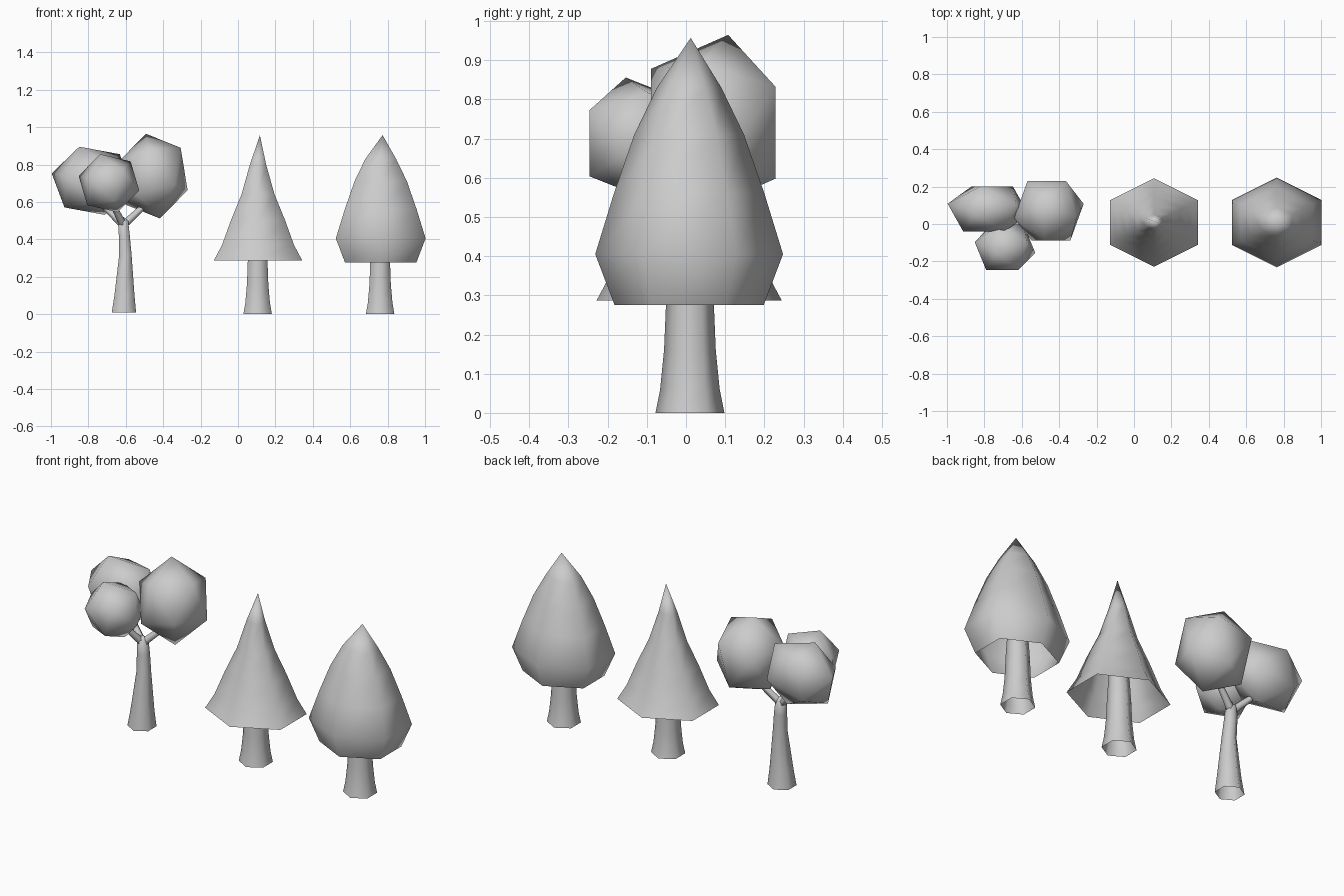
import bpy, bmesh
from math import sin, cos, radians, pi
from mathutils import Vector

if "Cube" in bpy.data.objects:
    bpy.data.objects.remove(bpy.data.objects["Cube"])


def finish(name, bm, smooth=True):
    bmesh.ops.recalc_face_normals(bm, faces=bm.faces)
    mesh = bpy.data.meshes.new(name)
    bm.to_mesh(mesh)
    bm.free()
    for p in mesh.polygons:
        p.use_smooth = smooth
    obj = bpy.data.objects.new(name, mesh)
    bpy.context.collection.objects.link(obj)
    return obj


def loft(name, rings, aspect=1.0, apex=None, sides=6):
    """Open hexagonal shell through rings (x, y, z, radius), optionally ending in a tip."""
    bm = bmesh.new()
    rows = []
    for x, y, z, r in rings:
        rows.append([bm.verts.new((x + r * cos(pi / 2 + 2 * pi * i / sides),
                                   y + r * aspect * sin(pi / 2 + 2 * pi * i / sides), z))
                     for i in range(sides)])
    for a, b in zip(rows, rows[1:]):
        for i in range(sides):
            j = (i + 1) % sides
            bm.faces.new((a[i], a[j], b[j], b[i]))
    if apex:
        tip = bm.verts.new(apex)
        for i in range(sides):
            bm.faces.new((rows[-1][i], rows[-1][(i + 1) % sides], tip))
    return finish(name, bm)


def leaf_ball(name, centre, radii, phase):
    """Stretched icosahedron with its three-fold axis along y."""
    bm = bmesh.new()
    c = Vector(centre)
    for k in range(6):
        a = radians(phase + 60 * k)
        s = 1 if k % 2 == 0 else -1
        for ring, depth in ((0.982, 0.188 * s), (0.607, -0.795 * s)):
            bm.verts.new(c + Vector((radii[0] * ring * cos(a), radii[1] * depth,
                                     radii[2] * ring * sin(a))))
    bmesh.ops.convex_hull(bm, input=bm.verts)
    return finish(name, bm)


def branch(name, start, end, r1, r2):
    bm = bmesh.new()
    a, b = Vector(start), Vector(end)
    d = b - a
    bmesh.ops.create_cone(bm, segments=5, radius1=r1, radius2=r2, depth=d.length, cap_ends=False)
    q = d.to_track_quat('Z', 'Y')
    for v in bm.verts:
        v.co = q @ v.co + (a + b) / 2
    return finish(name, bm)


# Trunks and hollow foliage of the two upright trees
trunk = [(0, 0.088), (0.06, 0.076), (0.16, 0.066), (0.28, 0.061), (0.45, 0.05)]
conifer = [(0.287, 0.273), (0.37, 0.222), (0.5, 0.168), (0.64, 0.102), (0.8, 0.05)]
teardrop = [(0.275, 0.22), (0.405, 0.277), (0.56, 0.222), (0.71, 0.162), (0.83, 0.095)]
for name, cx, tx, profile in (("conifer", 0.107, 0.105, conifer),
                              ("teardrop_tree", 0.763, 0.76, teardrop)):
    loft(name + "_trunk", [(tx, 0.01, z, r) for z, r in trunk])
    loft(name + "_foliage", [(cx, 0.008, z, r) for z, r in profile],
         aspect=0.865, apex=(cx + 0.01, 0.012, 0.957))

# Bent trunk of the branching tree
loft("branching_tree_trunk", [(-0.61, 0.01, 0.01, 0.075), (-0.607, 0.01, 0.1, 0.062),
                              (-0.602, 0.015, 0.32, 0.038), (-0.608, 0.02, 0.42, 0.034),
                              (-0.613, 0.02, 0.5, 0.03)], apex=(-0.613, 0.02, 0.52))

# Three branches, each carrying a leaf ball
fork = (-0.613, 0.02, 0.475)
for i, (end, centre, radii, phase) in enumerate((
        ((-0.49, 0.06, 0.59), (-0.455, 0.07, 0.738), (0.2, 0.2, 0.235), 101),
        ((-0.74, 0.07, 0.6), (-0.78, 0.08, 0.713), (0.225, 0.15, 0.195), 48),
        ((-0.67, -0.07, 0.59), (-0.69, -0.125, 0.7), (0.17, 0.153, 0.165), 46))):
    branch("branch_%d" % (i + 1), fork, end, 0.022, 0.016)
    leaf_ball("leaf_ball_%d" % (i + 1), centre, radii, phase)
